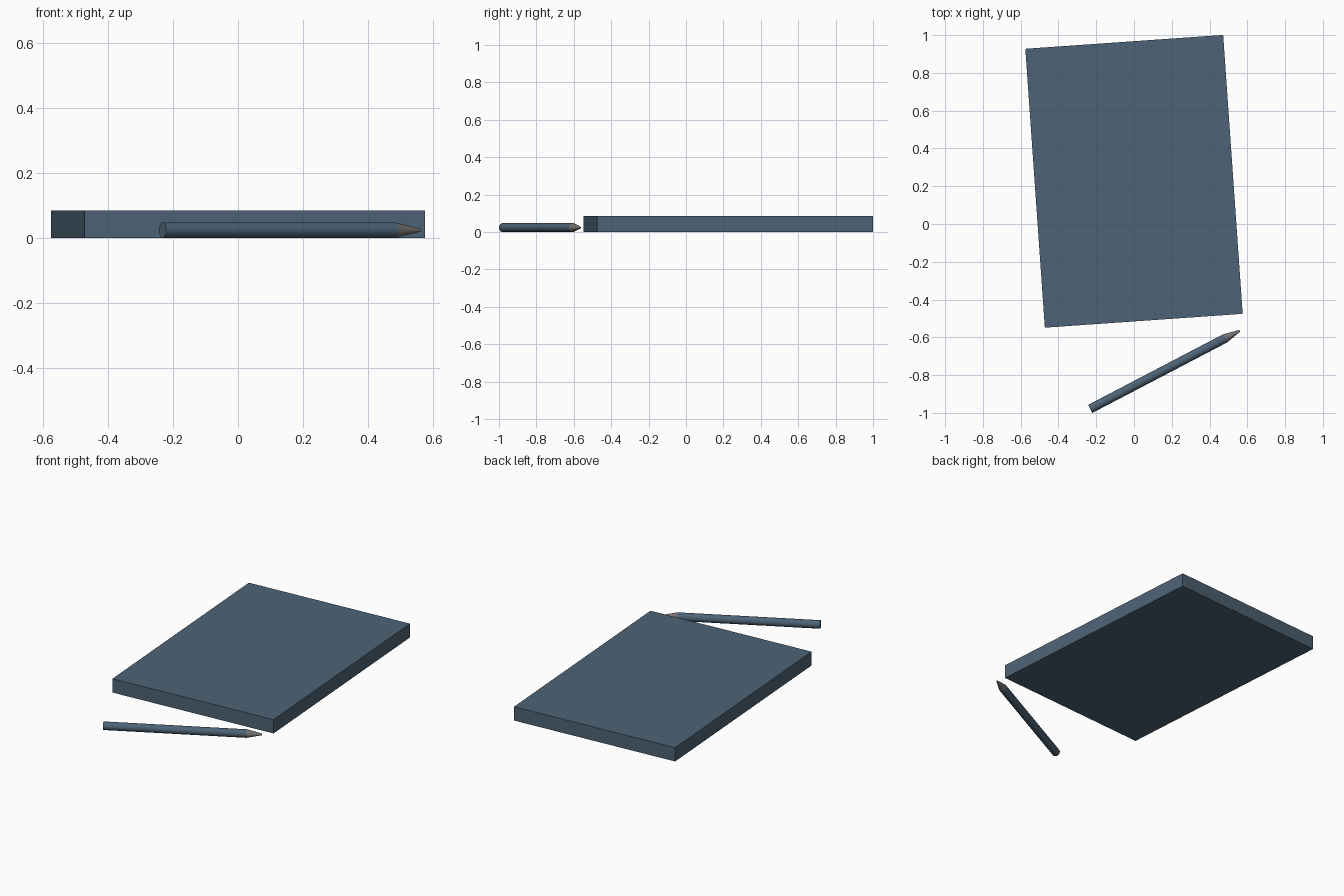
import bpy
from math import radians, cos, sin, pi
from mathutils import Vector

if "Cube" in bpy.data.objects:
    bpy.data.objects.remove(bpy.data.objects["Cube"])


def material(name, rgb):
    m = bpy.data.materials.new(name)
    m.diffuse_color = (*rgb, 1)
    m.use_nodes = True
    m.node_tree.nodes["Principled BSDF"].inputs["Base Color"].default_value = m.diffuse_color
    return m


blue = material("slate_blue", (0.075, 0.125, 0.18))
grey = material("tip_grey", (0.18, 0.17, 0.165))

# Notebook: a plain slab turned slightly clockwise-to-left
bpy.ops.mesh.primitive_cube_add(size=1, location=(0, 0.226, 0.0425),
                                rotation=(0, 0, radians(4)))
book = bpy.context.object
book.name = "notebook"
book.scale = (1.05, 1.48, 0.085)
book.data.materials.append(blue)

# Pen lying on the ground in front of the notebook
R = 0.024
ANGLE = radians(27.6)
BUTT = Vector((-0.232, -0.979, R))
AXIS = Vector((cos(ANGLE), sin(ANGLE), 0))


def pen_part(name, start, end, r1, r2, mat):
    bpy.ops.mesh.primitive_cone_add(
        vertices=24, radius1=r1, radius2=r2, depth=end - start,
        location=BUTT + AXIS * (start + end) / 2, rotation=(0, pi / 2, ANGLE))
    ob = bpy.context.object
    ob.name = name
    ob.data.materials.append(mat)
    bpy.ops.object.shade_smooth_by_angle(angle=radians(30))


pen_part("pen_barrel", 0, 0.807, R, R, blue)
pen_part("pen_tip", 0.807, 0.893, R, 0.005, grey)
